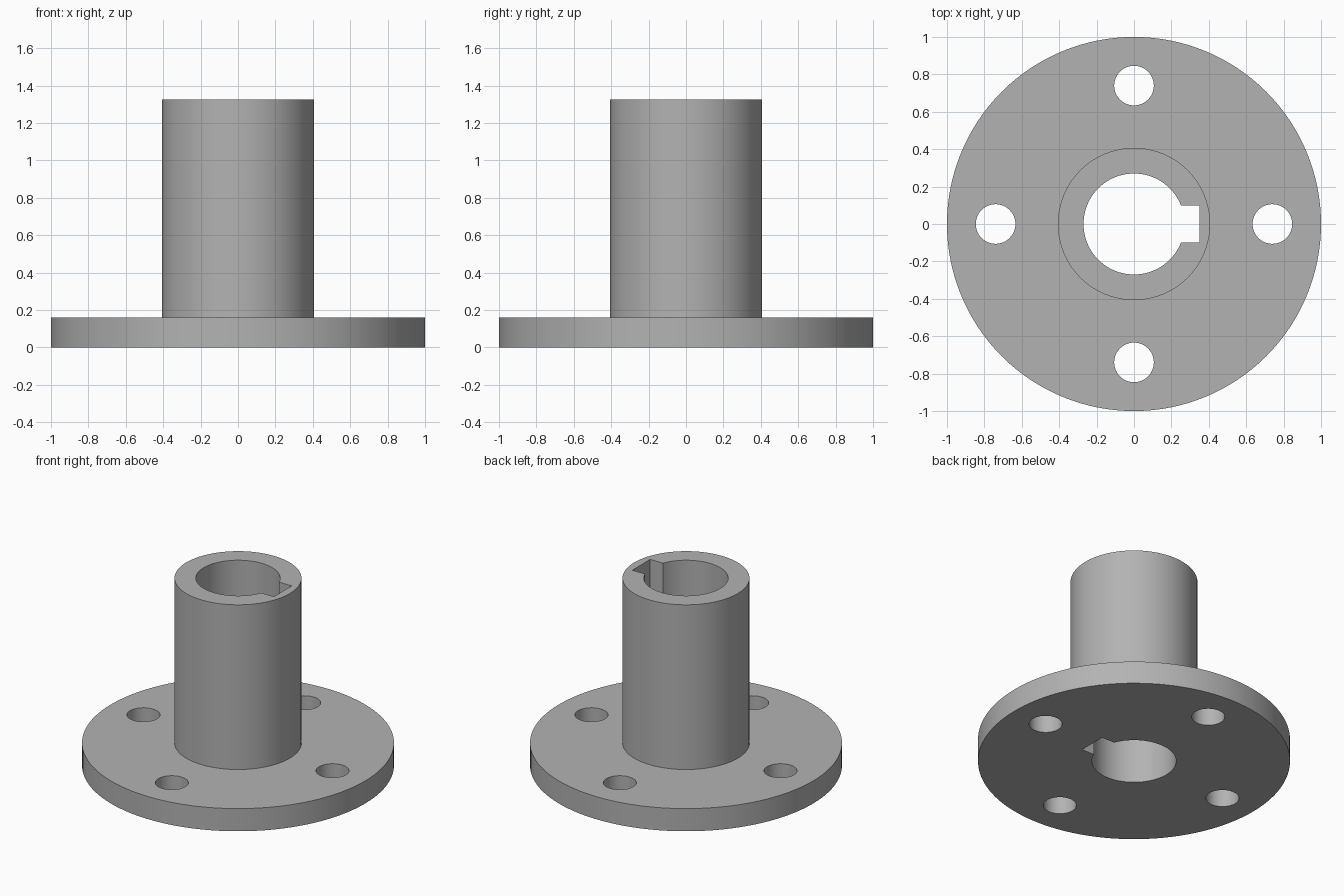
import bpy
import math

FLANGE_R, FLANGE_H = 1.0, 0.16
HUB_R, HEIGHT = 0.407, 1.325
BORE_R, KEY_DEPTH, KEY_WIDTH = 0.27, 0.35, 0.2
BOLT_R, BOLT_CIRCLE = 0.106, 0.74

if "Cube" in bpy.data.objects:
    bpy.data.objects.remove(bpy.data.objects["Cube"], do_unlink=True)

steel = bpy.data.materials.new("grey_steel")
steel.use_nodes = True
grey = (0.45, 0.45, 0.45, 1.0)
steel.diffuse_color = grey
steel.node_tree.nodes["Principled BSDF"].inputs["Base Color"].default_value = grey


def cylinder(name, radius, z0, z1, x=0.0, y=0.0, sides=96):
    bpy.ops.mesh.primitive_cylinder_add(vertices=sides, radius=radius, depth=z1 - z0,
                                        location=(x, y, (z0 + z1) / 2))
    obj = bpy.context.object
    obj.name = obj.data.name = name
    obj.data.materials.append(steel)
    return obj


def boolean(target, tool, operation):
    mod = target.modifiers.new(tool.name, 'BOOLEAN')
    mod.operation, mod.solver, mod.object = operation, 'EXACT', tool
    bpy.context.view_layer.objects.active = target
    bpy.ops.object.modifier_apply(modifier=mod.name)
    bpy.data.objects.remove(tool, do_unlink=True)


# Round flange with the hub tube rising from it
body = cylinder("flanged_hub", FLANGE_R, 0, FLANGE_H, sides=128)
boolean(body, cylinder("hub", HUB_R, FLANGE_H / 2, HEIGHT), 'UNION')

# Through bore
boolean(body, cylinder("bore", BORE_R, -0.1, HEIGHT + 0.1), 'DIFFERENCE')

# Keyway along one side of the bore
bpy.ops.mesh.primitive_cube_add(size=1, location=(KEY_DEPTH / 2, 0, HEIGHT / 2))
keyway = bpy.context.object
keyway.name = "keyway"
keyway.scale = (KEY_DEPTH, KEY_WIDTH, HEIGHT + 0.2)
keyway.data.materials.append(steel)
bpy.context.view_layer.update()
boolean(body, keyway, 'DIFFERENCE')

# Four bolt holes
for i in range(4):
    a = i * math.pi / 2
    hole = cylinder("bolt_hole", BOLT_R, -0.1, FLANGE_H + 0.1,
                    BOLT_CIRCLE * math.cos(a), BOLT_CIRCLE * math.sin(a), sides=48)
    boolean(body, hole, 'DIFFERENCE')

# Smooth round walls, crisp rims
bpy.ops.object.select_all(action='DESELECT')
body.select_set(True)
bpy.context.view_layer.objects.active = body
bpy.ops.object.shade_smooth_by_angle(angle=math.radians(30))
